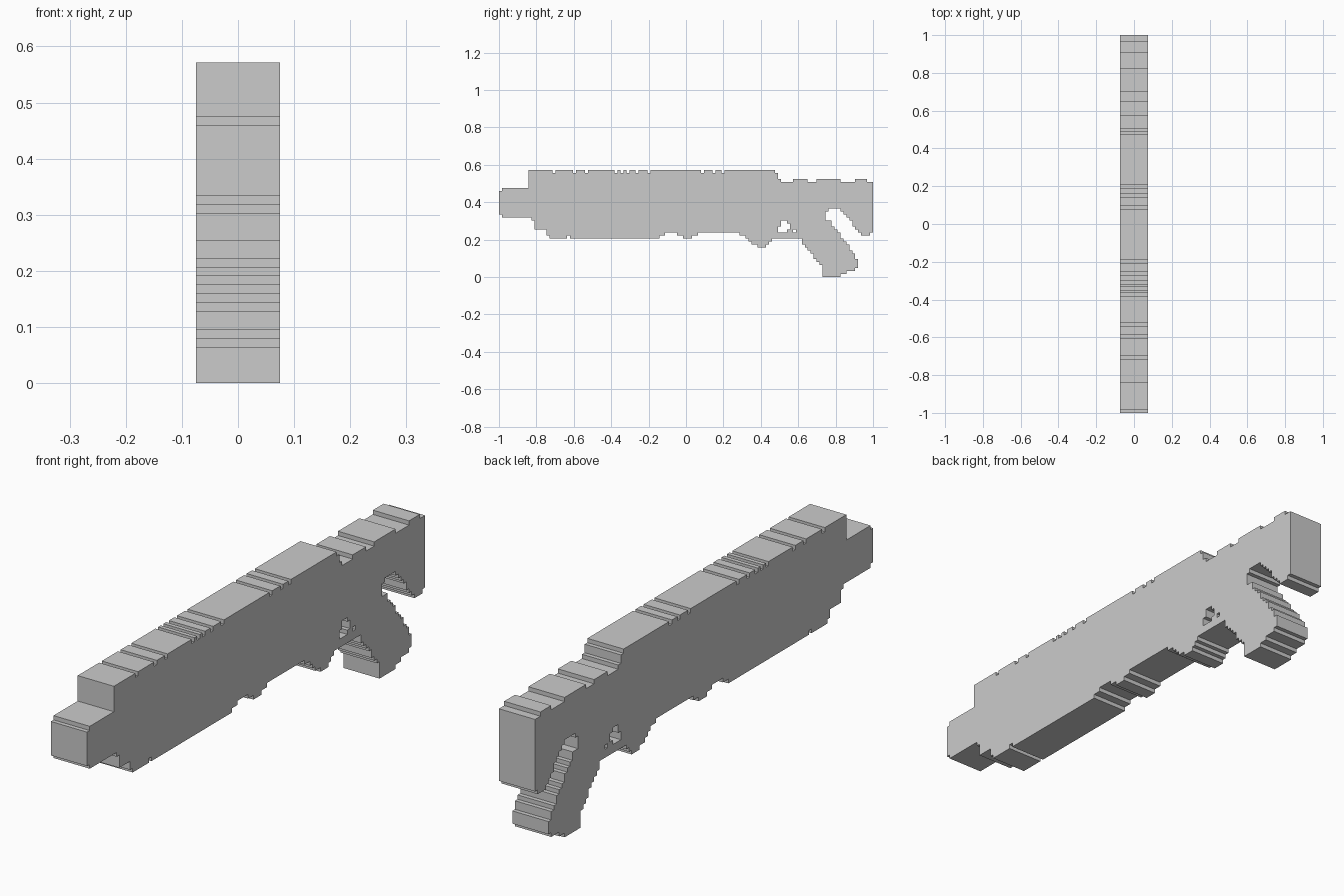
import bpy, bmesh
from mathutils import Vector

if "Cube" in bpy.data.objects:
    bpy.data.objects.remove(bpy.data.objects["Cube"])

CELL = 1 / 63          # the silhouette sits on a square grid, 126 cells long
HALF = 0.075           # half thickness


def runs(steps, end):
    """Expand (start column, height) steps into a column -> height map."""
    out = {}
    for (a, h), (b, _) in zip(steps, steps[1:] + [(end, 0)]):
        out.update({u: h for u in range(a, b)})
    return out


def fill(bottom, top, end):
    """Cells between a stepped lower edge and a stepped upper edge."""
    lo, hi = runs(bottom, end), runs(top, end)
    return {(u, v) for u in lo for v in range(lo[u], hi[u])}


# Barrel tip
barrel = fill([(0, 21), (1, 20)], [(0, 29), (1, 30)], 10)

# Main body: rail on top, stepped fore-end and guard below
body = fill(
    [(10, 20), (11, 19), (12, 16), (16, 14), (17, 13), (23, 14), (24, 13),
     (54, 14), (56, 15), (60, 14), (62, 13), (65, 14), (67, 15), (81, 14),
     (83, 13), (84, 12), (85, 11), (87, 10), (90, 11), (91, 12), (92, 13)],
    [(10, 36), (93, 35), (94, 33), (95, 32), (99, 33)], 102)
# Rail notches
body -= {(u, 35) for u in (18, 25, 29, 39, 41, 43, 46, 50, 68, 72, 75)}
# Openings behind the guard
for u, lo, hi in ((94, 15, 17), (95, 15, 19), (96, 15, 19), (97, 16, 18), (99, 15, 16)):
    body -= {(u, v) for v in range(lo, hi)}

# Slanted grip
grip = fill(
    [(102, 11), (103, 10), (104, 9), (105, 8), (106, 6), (107, 5), (108, 4),
     (109, 0), (115, 1), (117, 2), (120, 3)],
    [(102, 19), (112, 17), (113, 16), (114, 15), (115, 13), (116, 12),
     (117, 11), (118, 9), (119, 8), (120, 6)], 121)

# Rear stock
stock = fill(
    [(102, 19), (110, 22), (111, 23), (115, 22), (116, 21), (117, 20),
     (118, 19), (119, 17), (120, 16), (121, 15), (122, 14), (125, 15)],
    [(102, 33), (104, 32), (107, 33), (115, 32), (120, 33), (124, 32)], 126)

parts = {"barrel": barrel, "main_body": body, "grip": grip, "rear_stock": stock}
solid = set().union(*parts.values())


def build(name, cells):
    """Extrude cells across x, leaving out walls hidden between cells."""
    bm = bmesh.new()

    def quad(pts, normal):
        f = bm.faces.new([bm.verts.new((x, u * CELL - 1, v * CELL)) for x, u, v in pts])
        f.normal_update()
        if f.normal.dot(Vector(normal)) < 0:
            f.normal_flip()

    for u, v in sorted(cells):
        for s in (-1, 1):
            x = s * HALF
            quad([(x, u, v), (x, u + 1, v), (x, u + 1, v + 1), (x, u, v + 1)], (s, 0, 0))
            k = (s + 1) // 2
            if (u + s, v) not in solid:
                quad([(-HALF, u + k, v), (HALF, u + k, v),
                      (HALF, u + k, v + 1), (-HALF, u + k, v + 1)], (0, s, 0))
            if (u, v + s) not in solid:
                quad([(-HALF, u, v + k), (HALF, u, v + k),
                      (HALF, u + 1, v + k), (-HALF, u + 1, v + k)], (0, 0, s))
    bmesh.ops.remove_doubles(bm, verts=bm.verts[:], dist=1e-4)
    bmesh.ops.dissolve_limit(bm, angle_limit=0.02, verts=bm.verts[:], edges=bm.edges[:])
    mesh = bpy.data.meshes.new(name)
    bm.to_mesh(mesh)
    bm.free()
    bpy.context.collection.objects.link(bpy.data.objects.new(name, mesh))


for part_name, part_cells in parts.items():
    build(part_name, part_cells)
